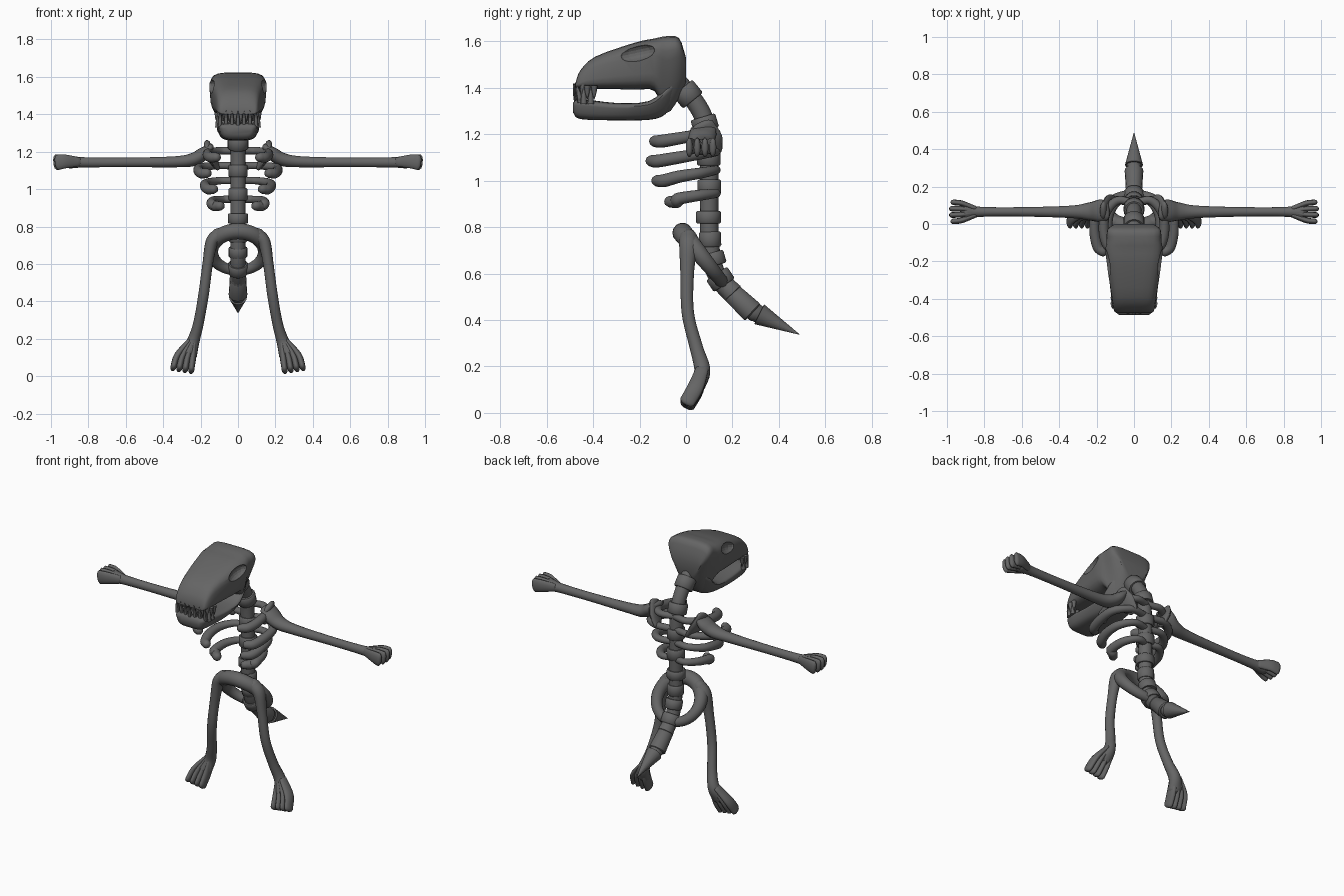
import bpy, bmesh, math
from mathutils import Vector

cube = bpy.data.objects.get("Cube")
if cube:
    bpy.data.objects.remove(cube, do_unlink=True)

GREY = (0.13, 0.13, 0.13, 1)
bone = bpy.data.materials.new("bone grey")
bone.use_nodes = True
bone.diffuse_color = GREY
bone.node_tree.nodes["Principled BSDF"].inputs["Base Color"].default_value = GREY


def loft(name, rings, angle=45, closed=False):
    """Skin a list of equal rings, capping the ends unless closed."""
    bm = bmesh.new()
    loops = [[bm.verts.new(p) for p in ring] for ring in rings]
    n = len(loops[0])
    pairs = list(zip(loops, loops[1:]))
    if closed:
        pairs.append((loops[-1], loops[0]))
    else:
        bm.faces.new(loops[0])
        bm.faces.new(loops[-1])
    for a, b in pairs:
        for i in range(n):
            j = (i + 1) % n
            bm.faces.new((a[i], a[j], b[j], b[i]))
    bmesh.ops.recalc_face_normals(bm, faces=bm.faces)
    mesh = bpy.data.meshes.new(name)
    bm.to_mesh(mesh)
    bm.free()
    mesh.materials.append(bone)
    ob = bpy.data.objects.new(name, mesh)
    bpy.context.collection.objects.link(ob)
    bpy.ops.object.select_all(action='DESELECT')
    ob.select_set(True)
    bpy.context.view_layer.objects.active = ob
    bpy.ops.object.shade_smooth_by_angle(angle=math.radians(angle))
    return ob


def spline(points, steps=6):
    """Catmull-Rom samples through points of any dimension."""
    pts = [Vector(p) for p in points]
    pts = [pts[0] * 2 - pts[1]] + pts + [pts[-1] * 2 - pts[-2]]
    out = []
    for a, b, c, d in zip(pts, pts[1:], pts[2:], pts[3:]):
        for k in range(steps):
            t = k / steps
            out.append((b * 2 + (c - a) * t + (a * 2 - b * 5 + c * 4 - d) * t * t
                        + (b * 3 - a - c * 3 + d) * t ** 3) / 2)
    return out + [pts[-2]]


def ellipse(center, side, up, rs, ru, n=14):
    return [center + side * (math.cos(math.tau * i / n) * rs)
            + up * (math.sin(math.tau * i / n) * ru) for i in range(n)]


def tube(name, points, ref, s=1):
    """Round-ended limb; points are x, y, z, side radius, up radius."""
    # Vector supports these five-value samples through its n-D form
    samples = spline(points)
    path = [Vector((p[0] * s, p[1], p[2])) for p in samples]
    ref = Vector((ref[0] * s, ref[1], ref[2]))
    rings = []
    last = len(path) - 1
    for i, (c, p) in enumerate(zip(path, samples)):
        t = (path[min(i + 1, last)] - path[max(i - 1, 0)]).normalized()
        side = t.cross(ref).normalized()
        up = side.cross(t)
        r = min(p[3], p[4])
        caps = [(0, 1)]
        if i == 0:
            caps = [(-.85, .4), (-.6, .75), (0, 1)]
        elif i == last:
            caps = [(0, 1), (.6, .75), (.85, .4)]
        for off, k in caps:
            rings.append(ellipse(c + t * off * r, side, up, p[3] * k, p[4] * k))
    return loft(name, rings, 60)


def spool(name, a, b, ra, rb, bevel=.006):
    """Straight bone segment between two (y, z) points on the midline."""
    a, b = Vector((0, *a)), Vector((0, *b))
    t = (b - a).normalized()
    x = Vector((1, 0, 0))
    up = x.cross(t)
    steps = [(a, ra - bevel), (a + t * bevel, ra), (b - t * bevel, rb), (b, max(rb - bevel, .001))]
    return loft(name, [ellipse(c, x, up, r, r, 18) for c, r in steps])


def slab(y, top, bottom, wt, wb, n=24):
    """Rounded trapezoid section across the head."""
    ring = []
    for i in range(n):
        c, s = math.cos(math.tau * (i + .5) / n), math.sin(math.tau * (i + .5) / n)
        u = math.copysign(abs(c) ** .5, c)
        v = math.copysign(abs(s) ** .5, s)
        k = (v + 1) / 2
        ring.append((u * (wb + (wt - wb) * k), y, bottom + (top - bottom) * k))
    return ring


# Skull and lower jaw
skull = loft("skull", [slab(*p) for p in spline([
    (-.475, 1.425, 1.4, .09, .1), (-.455, 1.475, 1.397, .1, .115),
    (-.39, 1.535, 1.395, .115, .125), (-.22, 1.595, 1.392, .15, .137),
    (-.135, 1.613, 1.385, .163, .135), (-.085, 1.623, 1.29, .17, .075),
    (-.03, 1.615, 1.355, .168, .06), (0, 1.53, 1.42, .12, .05)], 3)], 50)
loft("lower_jaw", [slab(*p) for p in spline([
    (-.487, 1.335, 1.295, .085, .065), (-.455, 1.352, 1.265, .112, .08),
    (-.3, 1.335, 1.26, .122, .085), (-.16, 1.343, 1.262, .128, .07),
    (-.09, 1.4, 1.285, .125, .06), (-.035, 1.45, 1.36, .1, .05)], 3)], 50)

# Eye sockets
for s in (1, -1):
    bpy.ops.mesh.primitive_uv_sphere_add(segments=16, ring_count=10, location=(s * .16, -.215, 1.55))
    cutter = bpy.context.object
    cutter.name = "eye_cutter"
    cutter.hide_render = True
    cutter.scale = (.045, .085, .038)
    cutter.rotation_euler.x = math.radians(12)
    cutter.data.materials.append(bone)
    bpy.context.view_layer.objects.active = skull
    cut = skull.modifiers.new("eye_socket", 'BOOLEAN')
    cut.operation, cut.object, cut.solver = 'DIFFERENCE', cutter, 'EXACT'
    bpy.ops.object.modifier_apply(modifier=cut.name)
    bpy.data.objects.remove(cutter, do_unlink=True)


# Teeth
def tooth(name, x, y, z0, z1, lean):
    a, b = Vector((x, y, z0)), Vector((x, y + lean, z1))
    X, Y = Vector((1, 0, 0)), Vector((0, 1, 0))
    loft(name, [ellipse(a.lerp(b, t), X, Y, r, r, 8)
                for t, r in ((0, .014), (.5, .01), (1, .001))])


for i in range(8):
    x = (i - 3.5) * .028
    tooth("upper_tooth", x, -.452 + abs(x) * .1, 1.415, 1.345, -.005)
for i in range(7):
    x = (i - 3) * .032
    tooth("lower_tooth", x, -.468 + abs(x) * .15, 1.335, 1.42, -.018)
for s in (1, -1):
    for y in (-.425, -.395):
        tooth("side_upper_tooth", s * .112, y, 1.41, 1.35, 0)
        tooth("side_lower_tooth", s * .108, y - .015, 1.33, 1.41, 0)

# Spine: thin core with thicker vertebrae
core = [(-.03, 1.42), (.045, 1.33), (.085, 1.24), (.098, 1.1), (.1, .95),
        (.1, .8), (.11, .67), (.14, .58), (.21, .5), (.3, .43)]
tube("spine_core", [(0, y, z, .04, .04) for y, z in core], (1, 0, 0))
for a, b, r in [((-.015, 1.4), (.03, 1.345), .056), ((.072, 1.275), (.09, 1.215), .056),
                ((.098, 1.13), (.098, 1.065), .052), ((.1, 1.005), (.1, .94), .052),
                ((.097, .87), (.097, .815), .054), ((.103, .78), (.105, .715), .048),
                ((.112, .69), (.128, .635), .05), ((.132, .6), (.165, .55), .055)]:
    spool("vertebra", a, b, r, r)

# Tail
spool("tail_root", (.16, .56), (.205, .512), .04, .046)
spool("tail_middle", (.195, .52), (.288, .432), .044, .05)
spool("tail_link", (.28, .445), (.33, .415), .04, .038)
spool("tail_tip", (.315, .425), (.49, .337), .048, .001, .001)

# Pelvis ring, tilted backwards
rings = []
for i in range(40):
    a = math.tau * i / 40
    out = Vector((math.cos(a), -.62 * math.sin(a), .78 * math.sin(a)))
    center = Vector((.142 * math.cos(a), .07 - .085 * math.sin(a), .67 + .105 * math.sin(a)))
    thick = .036 + .008 * math.sin(a)
    rings.append(ellipse(center, out, Vector((0, .78, .62)), thick, thick))
loft("pelvis", rings, 60, closed=True)

RIBS = [(1.205, 1.17, .15, -.135), (1.125, 1.085, .2, -.15),
        (1.045, 1.0, .165, -.125), (.945, .91, .13, -.07)]
for s, tag in ((1, "left_"), (-1, "right_")):
    # Ribs
    for back, front, w, tip in RIBS:
        mid = (back + front) / 2
        tube(tag + "rib", [(.01, .115, back, .02, .02), (w * .6, .125, back, .022, .02),
                           (w, .06, mid + .01, .025, .024), (w + .012, -.03, mid - .005, .027, .027),
                           (w - .005, tip + .03, front, .028, .028),
                           (w - .035, tip, front, .025, .025)], (0, 0, 1), s)
    # Shoulder blade and arm
    tube(tag + "arm", [(.15, .075, 1.225, .055, .02), (.185, .07, 1.19, .06, .035),
                       (.24, .067, 1.158, .048, .036), (.34, .065, 1.146, .033, .03),
                       (.6, .065, 1.143, .025, .026), (.82, .065, 1.143, .027, .028),
                       (.9, .065, 1.145, .045, .036)], (0, 0, 1), s)
    tube(tag + "shoulder_blade", [(.165, .07, 1.238, .05, .018), (.14, .1, 1.17, .06, .02),
                                  (.11, .125, 1.12, .035, .015)], (1, 0, 0), s)
    # Fingers
    for k in (-1.5, -.5, .5, 1.5):
        reach = .99 - abs(k) * .008
        tube(tag + "finger", [(.85, .065 + k * .012, 1.145, .014, .025),
                              (.92, .065 + k * .03, 1.148, .015, .037),
                              (reach - .012, .065 + k * .034, 1.143, .015, .042)], (0, 0, 1), s)
    # Leg
    tube(tag + "leg", [(.1, .01, .755, .04, .04), (.14, .01, .715, .034, .04),
                       (.162, .005, .6, .028, .03), (.185, .008, .43, .028, .027),
                       (.212, .045, .28, .028, .029), (.24, .07, .185, .034, .035),
                       (.265, .05, .12, .048, .034)], (0, 1, 0), s)
    # Toes
    for k in range(4):
        tube(tag + "toe", [(.232 + k * .01, .07, .19, .012, .028),
                           (.242 + k * .027, .042, .1 + k * .004, .018, .035),
                           (.25 + k * .032, .005, .032 + k * .005, .016, .034)], (0, 1, 0), s)
